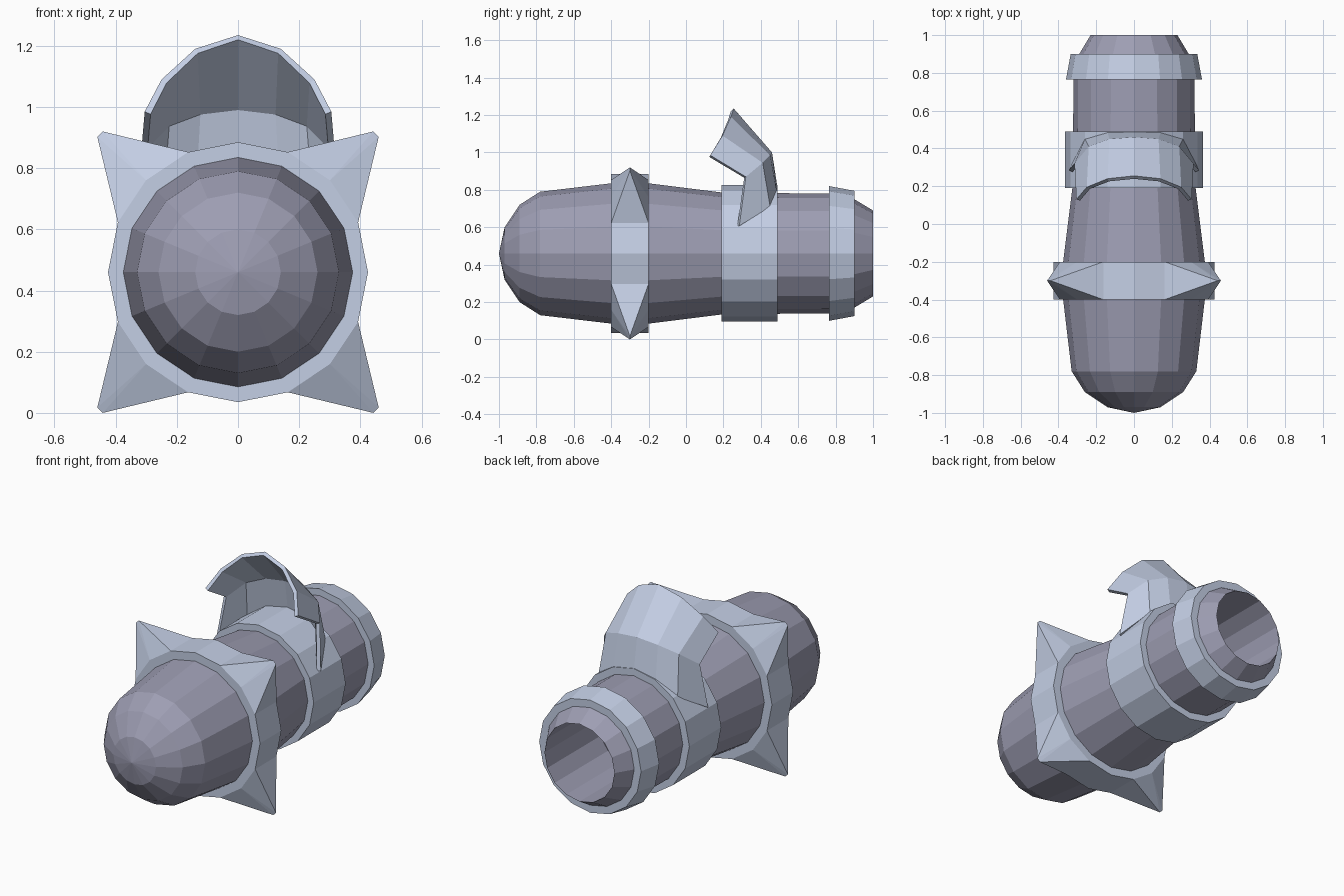
import bpy, bmesh, math
from mathutils import Vector

cube = bpy.data.objects.get("Cube")
if cube:
    bpy.data.objects.remove(cube, do_unlink=True)

AXIS_Z = 0.46
SIDES = 16


def material(name, rgb):
    m = bpy.data.materials.new(name)
    m.use_nodes = True
    m.diffuse_color = (*rgb, 1)
    m.node_tree.nodes["Principled BSDF"].inputs["Base Color"].default_value = (*rgb, 1)
    return m


body_grey = material("purple grey", (0.34, 0.34, 0.45))
trim_blue = material("pale blue grey", (0.55, 0.62, 0.78))


def finish(name, bm, mat, recalc=True):
    bmesh.ops.remove_doubles(bm, verts=bm.verts, dist=0.0005)
    if recalc:
        bmesh.ops.recalc_face_normals(bm, faces=bm.faces)
    mesh = bpy.data.meshes.new(name)
    bm.to_mesh(mesh)
    bm.free()
    mesh.materials.append(mat)
    obj = bpy.data.objects.new(name, mesh)
    bpy.context.collection.objects.link(obj)
    return obj


def around(y, r, step):
    """Point on a ring about the long axis."""
    a = math.tau * step / SIDES
    return Vector((r * math.cos(a), y, AXIS_Z + r * math.sin(a)))


def revolve(name, profile, mat, loop=False):
    """Turn a (y, radius) profile about the long axis."""
    bm = bmesh.new()
    pts = profile + profile[:1] if loop else profile
    for (y0, r0), (y1, r1) in zip(pts, pts[1:]):
        for s in range(SIDES):
            corners = [around(y0, r0, s)]
            if r0 > 0:
                corners.append(around(y0, r0, s + 1))
            corners.append(around(y1, r1, s + 1))
            if r1 > 0:
                corners.append(around(y1, r1, s))
            bm.faces.new([bm.verts.new(c) for c in corners])
    return finish(name, bm, mat)


def band(name, y0, r0, y1, r1, inner):
    return revolve(name, [(y0, inner), (y0, r0), (y1, r1), (y1, inner)], trim_blue, True)


# Hull with rounded nose and hollow tail
revolve("hull", [(-1, 0), (-0.97, 0.14), (-0.89, 0.26), (-0.78, 0.33),
                 (-0.4, 0.375), (-0.2, 0.375), (0.2, 0.325), (0.77, 0.32),
                 (0.9, 0.29), (1, 0.23), (0.5, 0.23), (0.5, 0)], body_grey)

# Raised bands
band("spike_band", -0.4, 0.425, -0.2, 0.425, 0.34)
band("middle_collar", 0.19, 0.365, 0.49, 0.365, 0.3)
band("tail_band", 0.765, 0.36, 0.9, 0.335, 0.28)

# Four blunt spikes on the front band
for i, label in enumerate(("upper_left", "upper_right", "lower_right", "lower_left")):
    bm = bmesh.new()
    start = 4 * i
    for step in (1, 2, 3):
        for y in (-0.4, -0.2):
            bm.verts.new(around(y, 0.425, start + step))
    for offset in (-0.05, 0.05):
        bm.verts.new(around(-0.3, 0.638, start + 2 + offset))
    bmesh.ops.convex_hull(bm, input=bm.verts)
    finish(label + "_spike", bm, trim_blue)

# Hooded scoop: centre-to-side rows, mirrored to the other half
lip = [(0, 0.255, 1.235), (0.14, 0.24, 1.19), (0.25, 0.195, 1.09), (0.305, 0.13, 0.985)]
bend = [(0, 0.46, 1.0), (0.13, 0.45, 0.985), (0.24, 0.41, 0.945), (0.315, 0.32, 0.87)]
foot = [(0, 0.488, 0.82), (0.14, 0.485, 0.79), (0.26, 0.45, 0.71), (0.345, 0.285, 0.607)]
bm = bmesh.new()
for side in (1, -1):
    for a, b in ((lip, bend), (bend, foot)):
        for k in range(3):
            quad = [a[k], a[k + 1], b[k + 1], b[k]]
            if side < 0:
                quad.reverse()
            bm.faces.new([bm.verts.new((side * x, y, z)) for x, y, z in quad])
bmesh.ops.remove_doubles(bm, verts=bm.verts, dist=0.0005)
bmesh.ops.recalc_face_normals(bm, faces=bm.faces)
# Outer faces must point away from the scoop's hollow
hollow = Vector((0, 0.2, 0.85))
if sum(f.normal.dot(f.calc_center_median() - hollow) for f in bm.faces) < 0:
    bmesh.ops.reverse_faces(bm, faces=bm.faces)
scoop = finish("scoop", bm, trim_blue, recalc=False)
shell = scoop.modifiers.new("shell", "SOLIDIFY")
shell.thickness = 0.022
shell.offset = -1
